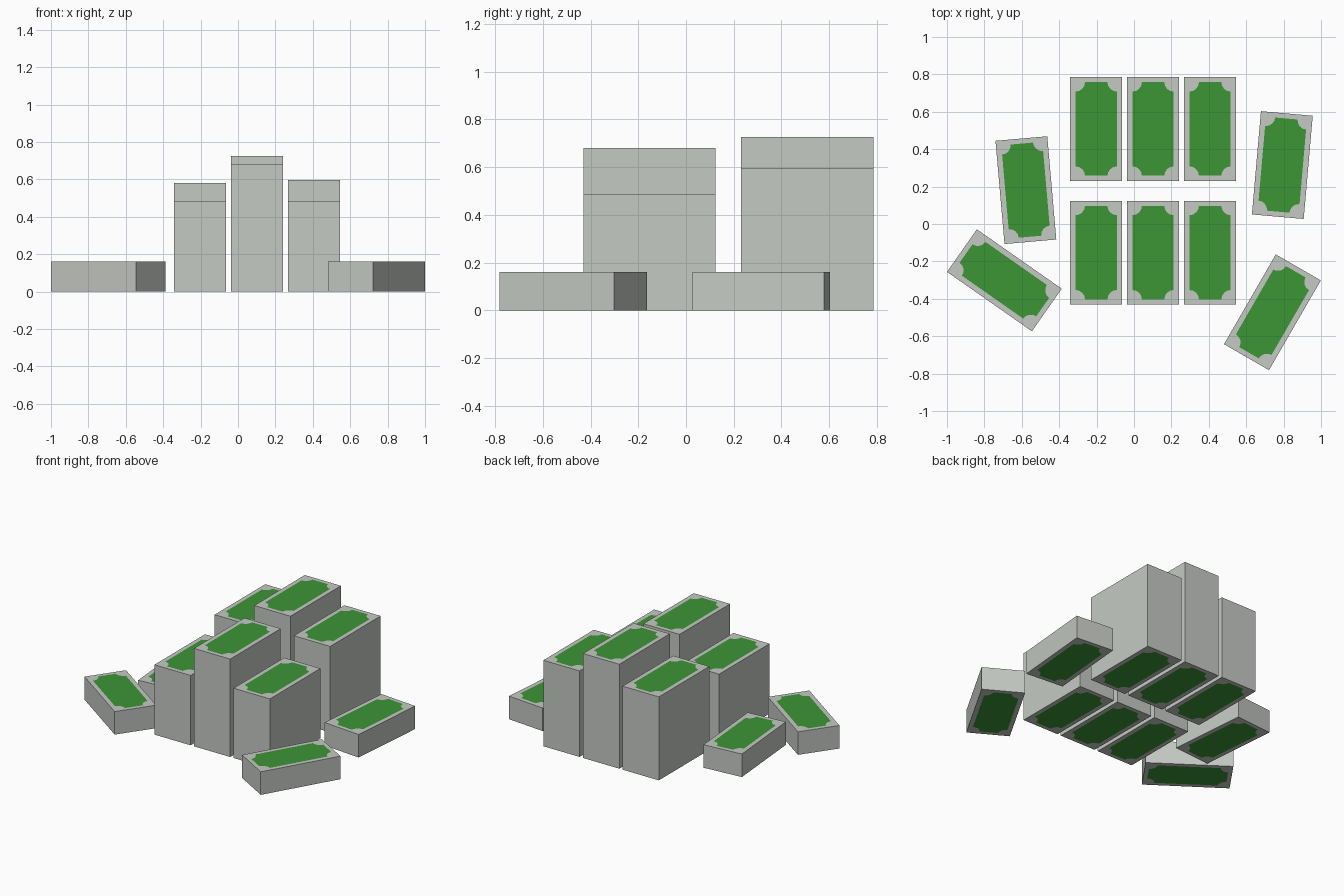
import bpy, bmesh, math
from mathutils import Vector

if "Cube" in bpy.data.objects:
    bpy.data.objects.remove(bpy.data.objects["Cube"])


def material(name, rgb):
    m = bpy.data.materials.new(name)
    m.diffuse_color = (*rgb, 1)
    m.use_nodes = True
    m.node_tree.nodes["Principled BSDF"].inputs["Base Color"].default_value = m.diffuse_color
    return m


PAPER = material("pale grey paper", (0.56, 0.59, 0.55))
GREEN = material("banknote green", (0.046, 0.30, 0.036))

HX, HY = 0.139, 0.277        # half size of a stack
PX, PY, R = 0.11, 0.25, 0.05  # half size of the printed panel, corner scallop radius
SEG = 4                      # segments per scalloped corner (even)


def panel_corner(sx, sy):
    """Scalloped corner points, ordered counter-clockwise around the panel."""
    pts = []
    for i in range(SEG + 1):
        t = math.pi / 2 * (1 - i / SEG)
        pts.append(Vector((sx * (PX - R * math.cos(t)), sy * (PY - R * math.sin(t)))))
    return pts if sx * sy > 0 else pts[::-1]


def stack(name, x, y, height, degrees=0):
    bm = bmesh.new()
    signs = [(1, 1), (-1, 1), (-1, -1), (1, -1)]
    rims = []
    for z in (0, height):
        outer = [bm.verts.new((sx * HX, sy * HY, z)) for sx, sy in signs]
        inner = [[bm.verts.new((p.x, p.y, z)) for p in panel_corner(sx, sy)]
                 for sx, sy in signs]
        rims.append(outer)
        flip = z == 0
        # paper border, one piece per side, meeting at the scallop middles
        half = SEG // 2
        for i in range(4):
            j = (i + 1) % 4
            path = inner[i][half:] + inner[j][:half + 1]
            loop = [outer[i], outer[j]] + path[::-1]
            bm.faces.new(loop[::-1] if flip else loop)
        # green printed panel
        loop = [v for corner in inner for v in corner]
        bm.faces.new(loop[::-1] if flip else loop).material_index = 1
    # side walls
    low, high = rims
    for i in range(4):
        j = (i + 1) % 4
        bm.faces.new((low[j], low[i], high[i], high[j]))
    bmesh.ops.recalc_face_normals(bm, faces=bm.faces)
    mesh = bpy.data.meshes.new(name)
    bm.to_mesh(mesh)
    bm.free()
    mesh.materials.append(PAPER)
    mesh.materials.append(GREEN)
    ob = bpy.data.objects.new(name, mesh)
    ob.location = (x, y, 0)
    ob.rotation_euler.z = math.radians(degrees)
    bpy.context.collection.objects.link(ob)


# tall stacks in two rows of three
columns = (-0.202, 0.102, 0.407)
rows = {"front": (-0.153, (0.485, 0.68, 0.485)),
        "back": (0.508, (0.58, 0.725, 0.597))}
for row, (y, heights) in rows.items():
    for side, x, h in zip(("left", "middle", "right"), columns, heights):
        stack(f"{row}_{side}_stack", x, y, h)

# loose bundles lying around them
stack("left_back_bundle", -0.578, 0.181, 0.16, 5)
stack("right_back_bundle", 0.793, 0.315, 0.16, -5)
stack("right_front_bundle", 0.74, -0.472, 0.16, -30)
stack("left_front_bundle", -0.693, -0.301, 0.16, 55)
